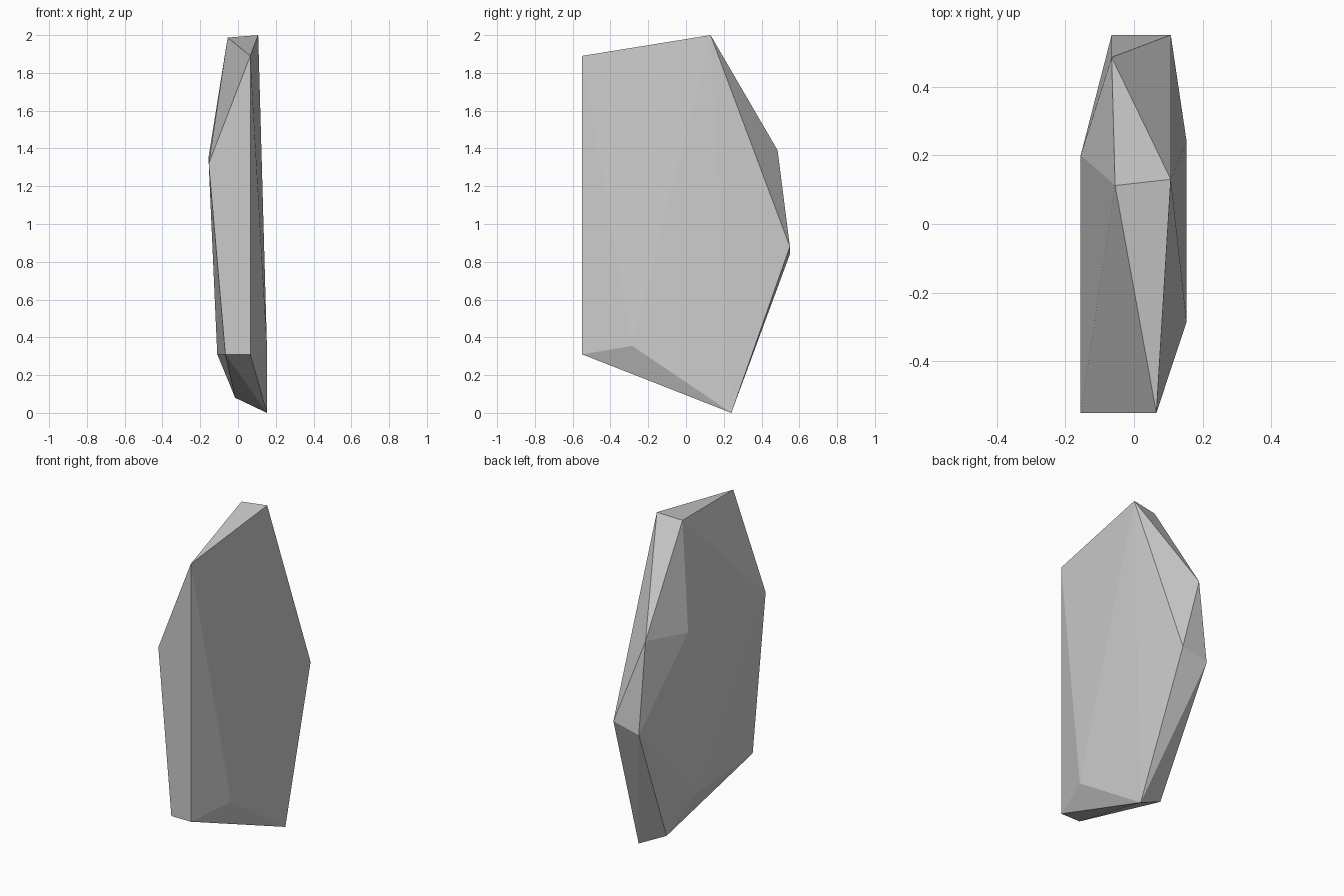
import bpy
import bmesh

# Corner points of the faceted slab, wrapped in a convex hull
corners = [
    # upper rim
    (0.065, -0.55, 1.89), (0.107, 0.13, 2.0), (-0.055, 0.112, 1.987),
    # front-left edge and left bulge
    (-0.155, -0.55, 1.32), (-0.155, 0.20, 1.36),
    # back edge
    (-0.065, 0.485, 1.39), (0.107, 0.55, 0.88), (-0.065, 0.55, 0.84),
    # lower front edge and lower side bulges
    (0.065, -0.55, 0.31), (-0.067, -0.55, 0.31),
    (-0.11, 0.05, 0.31), (0.153, -0.285, 0.355),
    # foot
    (0.153, 0.24, 0.0), (-0.015, 0.21, 0.08),
]

bm = bmesh.new()
for p in corners:
    bm.verts.new(p)
bmesh.ops.convex_hull(bm, input=bm.verts[:])
bmesh.ops.recalc_face_normals(bm, faces=bm.faces[:])

mesh = bpy.data.meshes.new("rock_shard")
bm.to_mesh(mesh)
bm.free()

# Flat-shaded rock shard
shard = bpy.data.objects.new("rock_shard", mesh)
bpy.context.collection.objects.link(shard)
